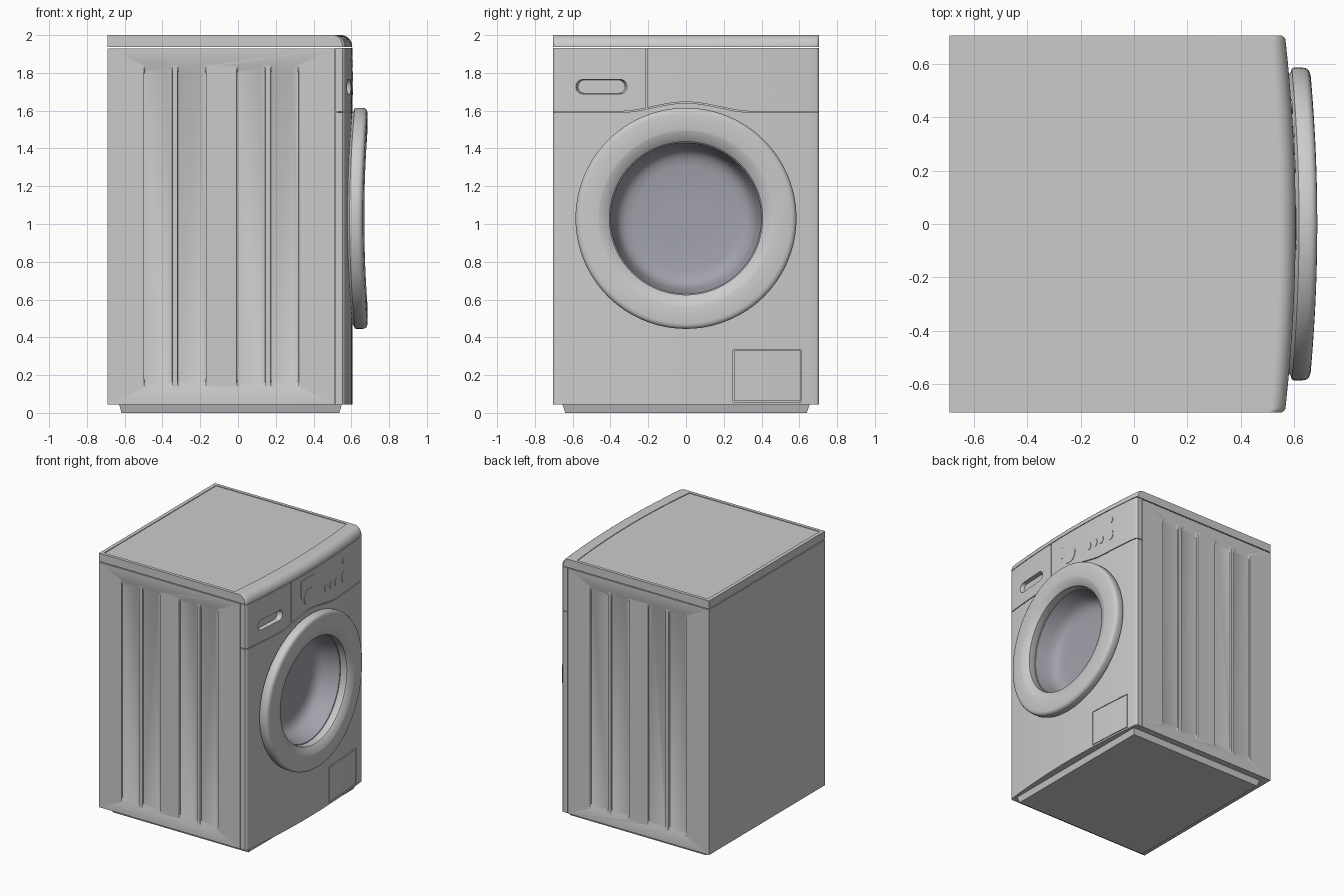
import bpy, bmesh, math
from mathutils import Vector

if "Cube" in bpy.data.objects:
    bpy.data.objects.remove(bpy.data.objects["Cube"])

HALF, FRONT, SEAM, DOOR_Z = 0.705, 0.605, 0.517, 1.03


def make(name, bm):
    bmesh.ops.recalc_face_normals(bm, faces=bm.faces[:])
    me = bpy.data.meshes.new(name)
    bm.to_mesh(me)
    bm.free()
    ob = bpy.data.objects.new(name, me)
    bpy.context.collection.objects.link(ob)
    return ob


def prism(name, pts, axis, a, b, scale=1.0):
    """Extrude a 2D outline along an axis; the end at b may be scaled."""
    bm = bmesh.new()
    cu = (min(p[0] for p in pts) + max(p[0] for p in pts)) / 2
    cv = (min(p[1] for p in pts) + max(p[1] for p in pts)) / 2

    def put(u, v, w):
        return {'x': (w, u, v), 'y': (u, w, v), 'z': (u, v, w)}[axis]

    lo = [bm.verts.new(put(u, v, a)) for u, v in pts]
    hi = [bm.verts.new(put(cu + (u - cu) * scale, cv + (v - cv) * scale, b)) for u, v in pts]
    bm.faces.new(lo)
    bm.faces.new(hi)
    n = len(pts)
    for i in range(n):
        j = (i + 1) % n
        bm.faces.new((lo[i], lo[j], hi[j], hi[i]))
    return make(name, bm)


def rect(u0, u1, v0, v1, r=0.0, n=6):
    if r == 0:
        return [(u0, v0), (u1, v0), (u1, v1), (u0, v1)]
    out = []
    for k, (u, v) in enumerate([(u1 - r, v1 - r), (u0 + r, v1 - r), (u0 + r, v0 + r), (u1 - r, v0 + r)]):
        for i in range(n + 1):
            t = math.pi / 2 * (k + i / n)
            out.append((u + r * math.cos(t), v + r * math.sin(t)))
    return out


def circle(u, v, r, n=64, rv=None):
    return [(u + r * math.cos(2 * math.pi * i / n), v + (rv or r) * math.sin(2 * math.pi * i / n))
            for i in range(n)]


def cut(ob, cutter):
    m = ob.modifiers.new("cut", 'BOOLEAN')
    m.operation, m.solver, m.object = 'DIFFERENCE', 'EXACT', cutter
    dg = bpy.context.evaluated_depsgraph_get()
    ob_mesh = bpy.data.meshes.new_from_object(ob.evaluated_get(dg))
    ob.modifiers.clear()
    ob.data = ob_mesh
    bpy.data.objects.remove(cutter)


def bend(ob, x0=SEAM, x1=FRONT, corner=0.012):
    """Bow the front outwards in plan and ease its side corners."""
    bm = bmesh.new()
    bm.from_mesh(ob.data)
    cuts = [i * 0.05 for i in range(-13, 14)] + [s * y for s in (-1, 1) for y in (0.69, 0.695, 0.7)]
    for y in cuts:
        bmesh.ops.bisect_plane(bm, geom=bm.verts[:] + bm.edges[:] + bm.faces[:],
                               plane_co=Vector((0, y, 0)), plane_no=Vector((0, 1, 0)), dist=1e-5)
    for v in bm.verts:
        w = min(1, max(0, (v.co.x - x0) / (x1 - x0)))
        e = max(0, abs(v.co.y) - 0.69) / 0.015
        v.co.x -= w * (0.08 * v.co.y ** 2 + corner * e * e)
    bm.to_mesh(ob.data)
    bm.free()
    return ob


def lathe(name, prof, n=128):
    bm = bmesh.new()
    rings = []
    for r, x in prof:
        if r == 0:
            rings.append([bm.verts.new((x, 0, DOOR_Z))])
        else:
            rings.append([bm.verts.new((x, y, z)) for y, z in circle(0, DOOR_Z, r, n)])
    for A, B in zip(rings, rings[1:]):
        for i in range(n):
            j = (i + 1) % n
            bm.faces.new((A[i], A[j], B[0]) if len(B) == 1 else (A[i], A[j], B[j], B[i]))
    ob = make(name, bm)
    for v in ob.data.vertices:
        v.co.x -= 0.08 * v.co.y ** 2
    return ob


def hole(a):
    return prism("hole_cutter", circle(0, DOOR_Z, 0.5), 'x', a, 0.8)


# Cabinet with pressed side panels and a cavity behind the door
body = prism("cabinet", rect(-0.69, 0.512, -HALF, HALF), 'z', 0.045, 1.93)
cut(body, hole(0.3))
for s in (-1, 1):
    for a, b in ((-0.495, -0.35), (-0.317, -0.172), (-0.003, 0.142), (0.176, 0.318)):
        cut(body, prism("press_cutter", rect(a - 0.004, b + 0.004, 0.125, 1.85, 0.03), 'y',
                        s * (HALF + 0.001), s * (HALF - 0.01), 0.97))

# Plinth, tapering to the floor
prism("plinth", rect(-0.63, 0.55, -0.655, 0.655), 'z', 0.046, 0, 0.977)

# Backing behind the seams
liner = prism("seam_backing", rect(-0.695, 0.695, 0.05, 1.93), 'x', 0.505, 0.55)
cut(liner, hole(0.4))
bend(liner)


# Front panels, split along the arched seam
def arch(y):
    return 1.593 + (0.05 * math.cos(math.pi * y / 0.72) ** 2 if abs(y) < 0.36 else 0)


def seam(y0, y1, off):
    ys = [y0] + [i * 0.03 for i in range(-12, 13) if y0 < i * 0.03 < y1] + [y1]
    return [(y, arch(y) + off) for y in ys]


g = 0.003
lower = prism("front_panel", [(HALF, 0.045), (-HALF, 0.045)] + seam(-HALF, HALF, -g), 'x', SEAM, FRONT)
cut(lower, hole(0.4))
cut(lower, prism("hatch_cutter", rect(0.25, 0.612, 0.058, 0.334), 'x', 0.585, 0.7))
bend(lower)
bend(prism("filter_hatch", rect(0.255, 0.607, 0.063, 0.329), 'x', 0.58, FRONT))

drawer = prism("detergent_drawer", seam(-HALF, -0.21 - g, g) + [(-0.21 - g, 1.932), (-HALF, 1.932)],
               'x', SEAM, FRONT)
cut(drawer, prism("grip_cutter", rect(-0.585, -0.31, 1.688, 1.766, 0.038), 'x', 0.61, 0.565, 0.9))
bend(drawer)
bend(prism("control_panel", seam(-0.21 + g, HALF, g) + [(HALF, 1.932), (-0.21 + g, 1.932)],
           'x', SEAM, FRONT))

# Flush controls
bend(prism("display", rect(-0.095, 0.072, 1.755, 1.893), 'x', 0.6, FRONT + 0.002))
bend(prism("dial", circle(0, 1.745, 0.062, 40), 'x', 0.6, FRONT + 0.004))
for i, (y, z, r, rv) in enumerate([(0.215, 1.725, 0.022, 0.03), (0.28, 1.725, 0.022, 0.03),
                                   (0.345, 1.725, 0.022, 0.03), (0.44, 1.725, 0.028, 0.04),
                                   (0.445, 1.845, 0.02, 0.025), (-0.085, 1.85, 0.011, 0.018)]):
    bend(prism(f"button_{i + 1}", circle(y, z, r, 24, rv), 'x', 0.6, FRONT + 0.004))

# Worktop with rounded nose and a shallow inset
nose = [(FRONT - 0.062 + 0.062 * math.sin(t), 1.938 + 0.062 * math.cos(t))
        for t in [math.pi / 2 * i / 12 for i in range(13)]]
top = bend(prism("worktop", [(-0.69, 1.937), (-0.69, 2.0)] + nose + [(FRONT, 1.937)], 'y', -HALF, HALF),
           0.3, FRONT)
cut(top, bend(prism("inset_cutter", rect(-0.662, 0.485, -0.68, 0.68), 'z', 1.995, 2.1), 0, 0.48, 0))

# Door ring
lathe("door_ring", [(0.41, 0.59), (0.55, 0.598), (0.568, 0.612), (0.582, 0.618), (0.585, 0.625),
                    (0.585, 0.66), (0.583, 0.67), (0.577, 0.679), (0.567, 0.684), (0.555, 0.686),
                    (0.468, 0.686), (0.46, 0.684), (0.41, 0.662), (0.405, 0.656), (0.405, 0.6),
                    (0.41, 0.59)])

# Door glass, a bowl sunk into the drum
glass = lathe("door_glass", [(0.409, 0.605), (0.4, 0.6), (0.39, 0.56), (0.378, 0.51), (0.366, 0.475),
                             (0.348, 0.45), (0.32, 0.433), (0.28, 0.425), (0.15, 0.42), (0, 0.418)])
mat = bpy.data.materials.new("smoked_glass")
mat.diffuse_color = (0.36, 0.36, 0.41, 1)
mat.use_nodes = True
mat.node_tree.nodes["Principled BSDF"].inputs["Base Color"].default_value = mat.diffuse_color
glass.data.materials.append(mat)

# Smooth shading with crisp edges
for ob in bpy.context.collection.objects:
    ob.select_set(True)
    bpy.context.view_layer.objects.active = ob
bpy.ops.object.shade_smooth_by_angle(angle=math.radians(30))
